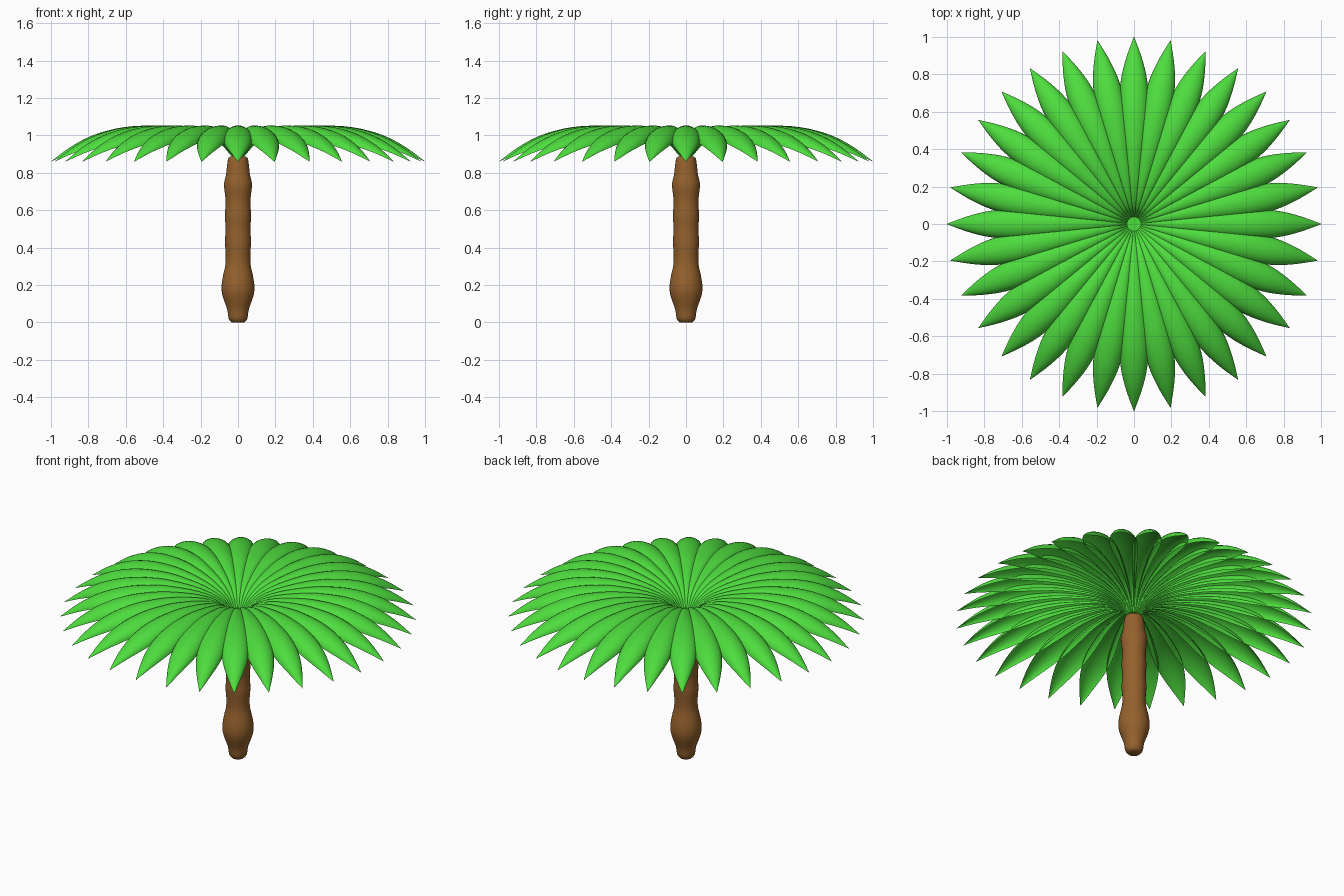
import bpy, math

if "Cube" in bpy.data.objects:
    bpy.data.objects.remove(bpy.data.objects["Cube"])

LEAVES = 32


def material(name, color):
    m = bpy.data.materials.new(name)
    m.diffuse_color = (*color, 1)
    m.use_nodes = True
    m.node_tree.nodes["Principled BSDF"].inputs["Base Color"].default_value = m.diffuse_color
    return m


def smooth_path(pts, steps):
    """Catmull-Rom resampling of a list of points."""
    out = []
    p = [pts[0]] + pts + [pts[-1]]
    for i in range(1, len(p) - 2):
        for s in range(steps):
            t = s / steps
            out.append(tuple(
                0.5 * (2 * b + (c - a) * t + (2 * a - 5 * b + 4 * c - d) * t * t
                       + (3 * b - a - 3 * c + d) * t ** 3)
                for a, b, c, d in zip(p[i - 1], p[i], p[i + 1], p[i + 2])))
    return out + [pts[-1]]


def make_mesh(name, verts, faces, mat):
    me = bpy.data.meshes.new(name)
    me.from_pydata(verts, [], faces)
    me.materials.append(mat)
    me.shade_smooth()
    return me


def add(name, me, angle=0):
    ob = bpy.data.objects.new(name, me)
    ob.rotation_euler.z = angle
    bpy.context.collection.objects.link(ob)
    return ob


green = material("leaf_green", (0.076, 0.72, 0.048))
brown = material("bark_brown", (0.30, 0.12, 0.026))

# Trunk: turned profile (radius, height) with soft bulges
profile = smooth_path([
    (0.035, 0.0), (0.05, 0.02), (0.058, 0.07), (0.082, 0.14), (0.088, 0.19),
    (0.08, 0.25), (0.067, 0.31), (0.066, 0.37), (0.07, 0.43), (0.066, 0.5),
    (0.07, 0.57), (0.066, 0.65), (0.075, 0.735), (0.064, 0.79),
    (0.057, 0.85), (0.05, 0.88), (0.03, 0.89)], 3)
n = 40
verts = [(r * math.cos(2 * math.pi * k / n), r * math.sin(2 * math.pi * k / n), z)
         for r, z in profile for k in range(n)]
faces = [(i * n + k, i * n + (k + 1) % n, (i + 1) * n + (k + 1) % n, (i + 1) * n + k)
         for i in range(len(profile) - 1) for k in range(n)]
top = (len(profile) - 1) * n
faces += [tuple(range(n - 1, -1, -1)), tuple(range(top, top + n))]
add("trunk", make_mesh("trunk", verts, faces, brown))

# Leaf: arched blade along +x, stations are (distance, height, half width)
stations = smooth_path([
    (0.035, 0.893, 0.005), (0.06, 0.925, 0.008), (0.09, 0.96, 0.012),
    (0.15, 0.995, 0.02), (0.25, 1.027, 0.033), (0.4, 1.05, 0.053),
    (0.5, 1.052, 0.066), (0.6, 1.045, 0.076), (0.7, 1.025, 0.077),
    (0.8, 0.99, 0.065), (0.9, 0.935, 0.038), (1.0, 0.86, 0.001)], 3)
m = 12
verts, faces = [], []
for r, z, w in stations:
    for k in range(m + 1):
        a = math.pi * (k / m - 0.5)
        verts.append((r, w * math.sin(a), z - 0.75 * w * (1 - math.cos(a))))
for i in range(len(stations) - 1):
    for k in range(m):
        a = i * (m + 1) + k
        faces.append((a, a + m + 1, a + m + 2, a + 1))
leaf = make_mesh("leaf", verts, faces, green)
for k in range(LEAVES):
    add(f"leaf_{k + 1:02d}", leaf, 2 * math.pi * k / LEAVES)

# Small green disc closing the hollow in the middle of the crown
verts = [(0.04 * math.cos(2 * math.pi * k / n), 0.04 * math.sin(2 * math.pi * k / n), 0.896)
         for k in range(n)]
add("crown_centre", make_mesh("crown_centre", verts, [tuple(range(n))], green))
